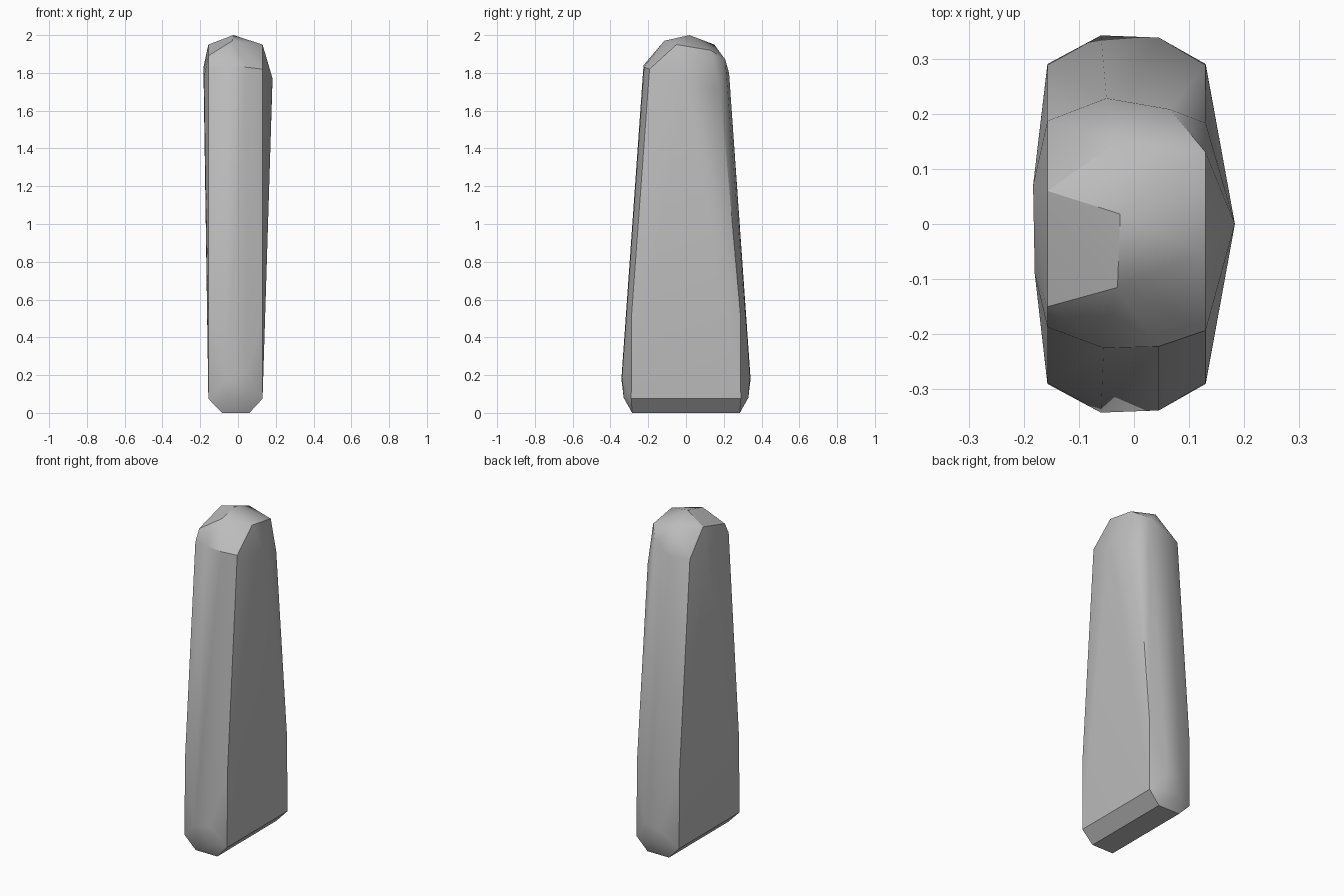
import bpy
import bmesh
import math

# Remove the default cube
default_cube = bpy.data.objects.get("Cube")
if default_cube:
    bpy.data.objects.remove(default_cube, do_unlink=True)


def flat_material(name, colour):
    material = bpy.data.materials.new(name)
    material.use_nodes = True
    material.diffuse_color = colour
    shader = next(n for n in material.node_tree.nodes if n.type == "BSDF_PRINCIPLED")
    shader.inputs["Base Color"].default_value = colour
    return material


def front_and_back(points):
    """Repeat points given for the back edge on the front edge."""
    return [(x, side * y, z) for x, y, z in points for side in (1, -1)]


# Chamfered foot and broad lower body
LEFT, RIGHT = 0.13, -0.157
foot = front_and_back([
    (0.06, 0.285, 0), (-0.085, 0.285, 0),
    (0.05, 0.33, 0.08), (-0.055, 0.33, 0.08),
    (LEFT, 0.29, 0.075), (RIGHT, 0.29, 0.075),
])
body = front_and_back([
    (0.045, 0.338, 0.2), (-0.06, 0.342, 0.18),
    (LEFT, 0.288, 0.52), (RIGHT, 0.288, 0.52),
])

# Shoulders, where the narrow ends break into the crown
shoulders = [
    (-0.05, 0.228, 1.8), (0.065, 0.208, 1.87),
    (-0.055, -0.225, 1.84), (0.045, -0.222, 1.83),
    (RIGHT, 0.187, 1.8), (RIGHT, -0.187, 1.82),
    (LEFT, 0.183, 1.7), (LEFT, -0.193, 1.82),
]

# Slight swellings high on the two broad sides
swellings = [(0.183, 0, 1.77), (-0.183, 0.07, 1.83), (-0.18, -0.09, 1.78)]

# Faceted crown
crown = [
    (LEFT, 0.13, 1.92), (LEFT, -0.05, 1.95),
    (RIGHT, 0.06, 1.95), (RIGHT, -0.15, 1.89),
    (-0.03, 0.15, 1.95), (-0.025, 0.018, 2), (-0.03, -0.115, 1.97),
]

# Wrap the corners into one chiselled stone
bm = bmesh.new()
for corner in foot + body + shoulders + swellings + crown:
    bm.verts.new(corner)
hull = bmesh.ops.convex_hull(bm, input=bm.verts)
loose = [v for v in bm.verts if not v.link_faces]
bmesh.ops.delete(bm, geom=loose, context="VERTS")
bmesh.ops.dissolve_limit(bm, angle_limit=math.radians(1),
                         verts=bm.verts, edges=bm.edges)
bmesh.ops.recalc_face_normals(bm, faces=bm.faces)

mesh = bpy.data.meshes.new("standing_stone")
bm.to_mesh(mesh)
bm.free()
stone = bpy.data.objects.new("standing_stone", mesh)
bpy.context.collection.objects.link(stone)
mesh.materials.append(flat_material("stone grey", (0.5, 0.5, 0.5, 1)))

# Soft shading with crisp main edges
bpy.ops.object.select_all(action="DESELECT")
stone.select_set(True)
bpy.context.view_layer.objects.active = stone
bpy.ops.object.shade_smooth_by_angle(angle=math.radians(30))
